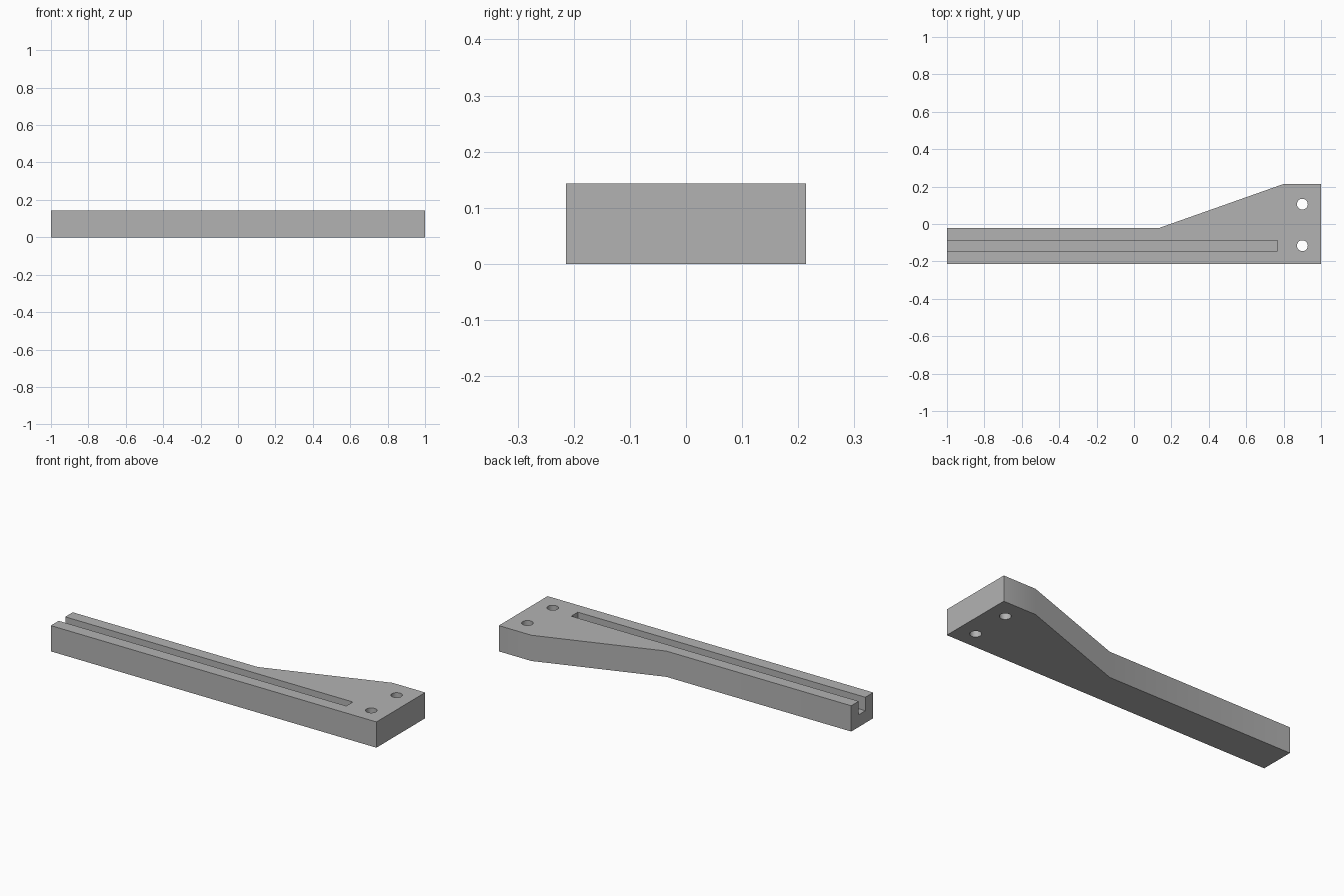
import bpy
import bmesh
from math import radians

if "Cube" in bpy.data.objects:
    bpy.data.objects.remove(bpy.data.objects["Cube"], do_unlink=True)

HEIGHT = 0.143
HALF_WIDTH = 0.214
ARM_Y = -0.021      # back edge of the narrow arm
LINE_Y = -0.116     # shared centre line of slot and front hole
SLOT_WIDTH = 0.058
SLOT_END = 0.766
SLOT_FLOOR = 0.068
HOLE_X = 0.9
HOLE_RADIUS = 0.029

grey = bpy.data.materials.new("plain grey")
grey.use_nodes = True
colour = (0.45, 0.45, 0.45, 1)
grey.diffuse_color = colour
grey.node_tree.nodes["Principled BSDF"].inputs["Base Color"].default_value = colour


def prism(name, outline, bottom, top):
    """Extrude a flat outline between two heights."""
    bm = bmesh.new()
    face = bm.faces.new([bm.verts.new((x, y, bottom)) for x, y in outline])
    grown = bmesh.ops.extrude_face_region(bm, geom=[face])["geom"]
    for vert in grown:
        if isinstance(vert, bmesh.types.BMVert):
            vert.co.z = top
    bmesh.ops.recalc_face_normals(bm, faces=bm.faces)
    mesh = bpy.data.meshes.new(name)
    bm.to_mesh(mesh)
    bm.free()
    mesh.materials.append(grey)
    obj = bpy.data.objects.new(name, mesh)
    bpy.context.collection.objects.link(obj)
    return obj


# Narrow arm flaring into a wide mounting end
arm = prism("bracket_arm", [
    (-1, -HALF_WIDTH), (1, -HALF_WIDTH), (1, HALF_WIDTH),
    (0.8, HALF_WIDTH), (0.135, ARM_Y), (-1, ARM_Y)], 0, HEIGHT)

# Slot open at the narrow end
low, high = LINE_Y - SLOT_WIDTH / 2, LINE_Y + SLOT_WIDTH / 2
cutters = [prism("slot_cutter", [
    (-1.1, low), (SLOT_END, low), (SLOT_END, high), (-1.1, high)],
    SLOT_FLOOR, HEIGHT + 0.1)]

# Two through holes in the mounting end
for side, y in (("front", LINE_Y), ("back", 0.106)):
    bpy.ops.mesh.primitive_cylinder_add(
        vertices=48, radius=HOLE_RADIUS, depth=0.4, location=(HOLE_X, y, HEIGHT / 2))
    hole = bpy.context.object
    hole.name = side + "_hole_cutter"
    hole.data.materials.append(grey)
    cutters.append(hole)

# Cut the body, then drop the cutters
bpy.context.view_layer.objects.active = arm
for cutter in cutters:
    cut = arm.modifiers.new(cutter.name, 'BOOLEAN')
    cut.operation = 'DIFFERENCE'
    cut.solver = 'EXACT'
    cut.object = cutter
    bpy.ops.object.modifier_apply(modifier=cut.name)
    bpy.data.objects.remove(cutter, do_unlink=True)

# Smooth hole walls, crisp edges elsewhere
bpy.ops.object.select_all(action='DESELECT')
arm.select_set(True)
bpy.ops.object.shade_smooth_by_angle(angle=radians(30))
